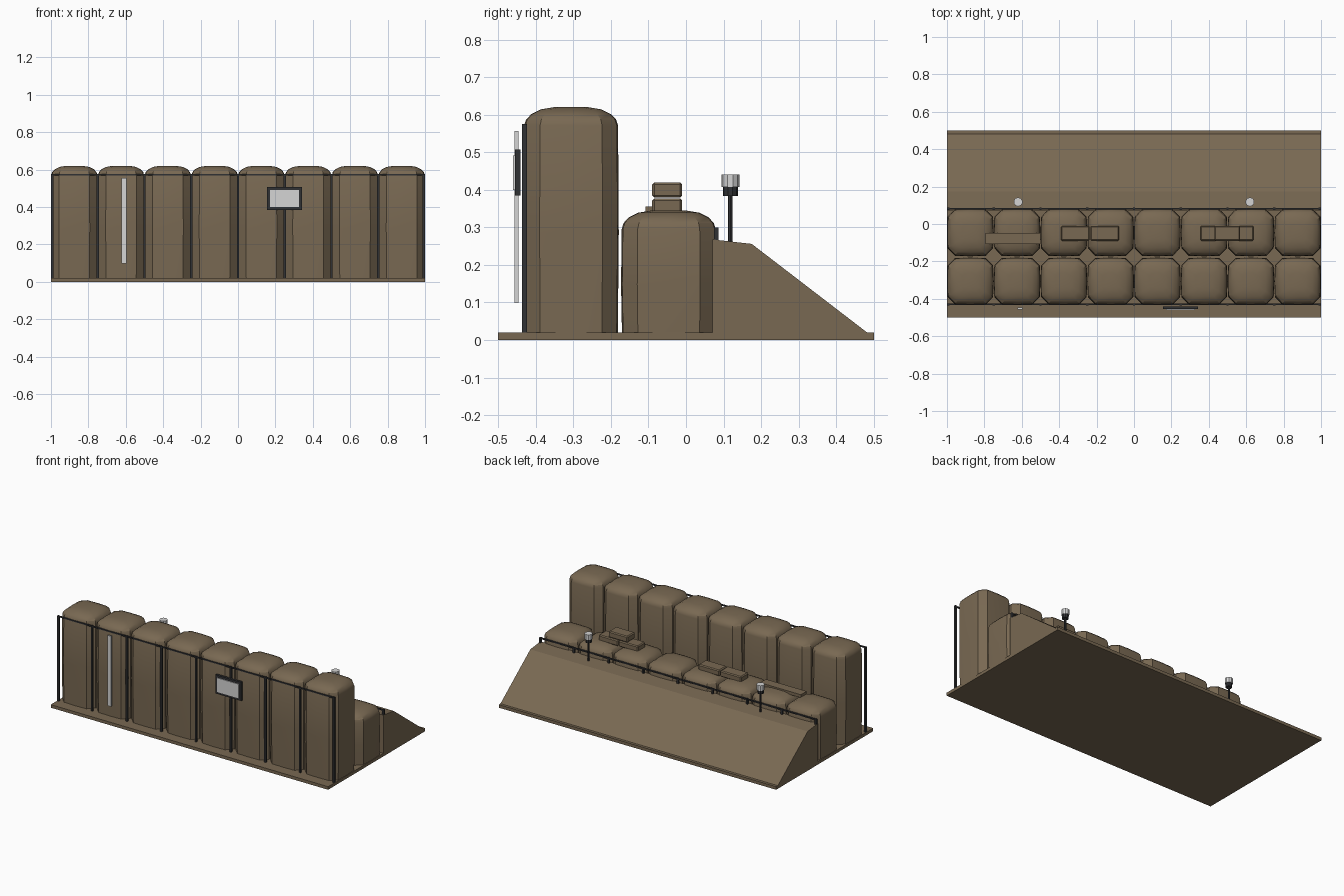
import bpy, bmesh, math

if "Cube" in bpy.data.objects:
    bpy.data.objects.remove(bpy.data.objects["Cube"])


def material(name, rgb):
    m = bpy.data.materials.new(name)
    m.diffuse_color = (*rgb, 1)
    m.use_nodes = True
    m.node_tree.nodes["Principled BSDF"].inputs["Base Color"].default_value = m.diffuse_color
    return m


EARTH = material("earth brown", (0.19, 0.14, 0.085))
DARK = material("dark metal", (0.03, 0.031, 0.034))
PALE = material("pale grey", (0.66, 0.66, 0.66))


def finish(name, bm, mat, smooth=None):
    bmesh.ops.recalc_face_normals(bm, faces=bm.faces)
    me = bpy.data.meshes.new(name)
    bm.to_mesh(me)
    bm.free()
    me.materials.append(mat)
    ob = bpy.data.objects.new(name, me)
    bpy.context.collection.objects.link(ob)
    if smooth:
        bpy.ops.object.select_all(action='DESELECT')
        ob.select_set(True)
        bpy.context.view_layer.objects.active = ob
        bpy.ops.object.shade_smooth_by_angle(angle=math.radians(smooth))
    return ob


def box(name, x, y, z, mat, bevel=0):
    bm = bmesh.new()
    bmesh.ops.create_cube(bm, size=1)
    for v in bm.verts:
        v.co = [(r[0] + r[1]) / 2 + c * (r[1] - r[0]) for c, r in zip(v.co, (x, y, z))]
    if bevel:
        bmesh.ops.bevel(bm, geom=bm.edges[:], offset=bevel, segments=1, affect='EDGES')
    return finish(name, bm, mat)


def cylinder(name, x, y, z0, z1, r, sides, mat):
    bm = bmesh.new()
    bmesh.ops.create_cone(bm, cap_ends=True, segments=sides, radius1=r, radius2=r, depth=z1 - z0)
    bmesh.ops.translate(bm, verts=bm.verts, vec=(x, y, (z0 + z1) / 2))
    return finish(name, bm, mat)


# Plan of one filled barrier cell: bowed square with cut corners
QUARTER = [(1, 0), (0.975, 0.66), (0.66, 0.975)]
PLAN = []
for q in range(4):
    for px, py in QUARTER:
        for _ in range(q):
            px, py = -py, px
        PLAN.append((px, py))


def cell(name, cx, cy, shoulder):
    # Straight sides followed by a soft domed top
    levels = [(0.015, 0.98), (shoulder * 0.5, 1), (shoulder, 0.985), (shoulder + 0.016, 0.945),
              (shoulder + 0.031, 0.83), (shoulder + 0.043, 0.64), (shoulder + 0.049, 0.36)]
    bm = bmesh.new()
    rings = [[bm.verts.new((cx + px * s * 0.125, cy + py * s * 0.127, z)) for px, py in PLAN]
             for z, s in levels]
    n = len(PLAN)
    for a, b in zip(rings, rings[1:]):
        for i in range(n):
            bm.faces.new((a[i], a[(i + 1) % n], b[(i + 1) % n], b[i]))
    bm.faces.new(rings[0][::-1])
    bm.faces.new(rings[-1])
    finish(name, bm, EARTH, 28)


# Ground slab
box("base_slab", (-1, 1), (-0.5, 0.5), (0, 0.02), EARTH)

# Two rows of cells, each with a wire frame on its outer face
for row, cy, shoulder, wire_y in (("tall", -0.306, 0.571, -0.43), ("low", -0.046, 0.296, 0.081)):
    for i in range(8):
        cell(f"{row}_cell_{i}", -0.875 + 0.25 * i, cy, shoulder)
    for i in range(9):
        x = max(-0.993, min(0.993, -1 + 0.25 * i))
        box(f"{row}_wire_post_{i}", (x - 0.006, x + 0.006), (wire_y - 0.006, wire_y + 0.006),
            (0.02, shoulder + 0.004), DARK)
    box(f"{row}_wire_rail", (-0.999, 0.999), (wire_y - 0.004, wire_y + 0.004),
        (shoulder - 0.004, shoulder + 0.004), DARK)

# Earth ramp behind the low row
bm = bmesh.new()
profile = [(0.07, 0.018), (0.485, 0.018), (0.175, 0.256), (0.07, 0.268)]
ends = [[bm.verts.new((x, y, z)) for y, z in profile] for x in (-1, 1)]
for i in range(4):
    j = (i + 1) % 4
    bm.faces.new((ends[0][i], ends[0][j], ends[1][j], ends[1][i]))
bm.faces.new(ends[0])
bm.faces.new(ends[1])
finish("earth_ramp", bm, EARTH)

# Sandbags and step board on the low row
for i, (x0, x1, z0, z1) in enumerate([(-0.39, -0.237, 0.338, 0.377), (-0.233, -0.08, 0.338, 0.377),
                                      (0.355, 0.495, 0.338, 0.377), (0.497, 0.64, 0.338, 0.377),
                                      (0.43, 0.567, 0.379, 0.42)]):
    box(f"sandbag_{i}", (x0, x1), (-0.09, -0.01), (z0, z1), EARTH, 0.006)
box("step_board", (-0.795, -0.5), (-0.108, -0.048), (0.335, 0.355), EARTH)

# Lamps on the ramp crest
for side, x in (("left", -0.62), ("right", 0.62)):
    cylinder(f"{side}_lamp_pole", x, 0.118, 0.24, 0.39, 0.006, 8, DARK)
    cylinder(f"{side}_lamp_collar", x, 0.118, 0.384, 0.408, 0.02, 10, DARK)
    cylinder(f"{side}_lamp_glass", x, 0.118, 0.407, 0.441, 0.024, 10, PALE)

# Height gauge and sign board on the front
box("height_gauge", (-0.622, -0.597), (-0.456, -0.446), (0.098, 0.556), PALE)
box("sign_frame", (0.155, 0.342), (-0.455, -0.44), (0.385, 0.507), DARK)
box("sign_panel", (0.17, 0.327), (-0.46, -0.454), (0.4, 0.492), PALE)
